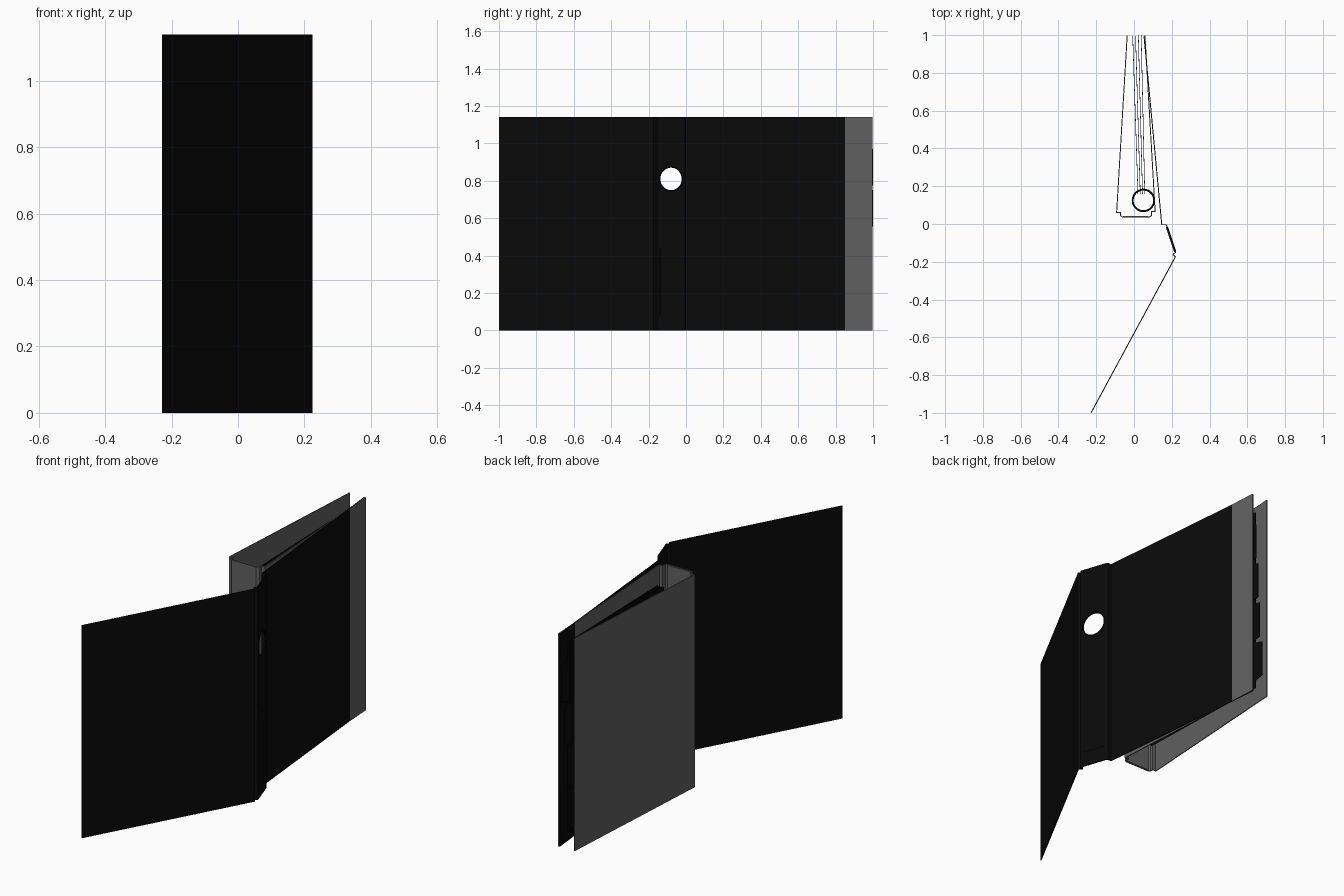
import bpy, bmesh, math
from mathutils import Vector, Matrix

if "Cube" in bpy.data.objects:
    bpy.data.objects.remove(bpy.data.objects["Cube"])

H = 1.14


def material(name, v):
    m = bpy.data.materials.new(name)
    m.diffuse_color = (v, v, v, 1)
    m.use_nodes = True
    m.node_tree.nodes["Principled BSDF"].inputs["Base Color"].default_value = m.diffuse_color
    return m


black = material("black_board", 0.003)
grey = material("grey_board", 0.12)


def finish(name, bm, mat):
    bmesh.ops.recalc_face_normals(bm, faces=bm.faces)
    me = bpy.data.meshes.new(name)
    bm.to_mesh(me)
    bm.free()
    ob = bpy.data.objects.new(name, me)
    bpy.context.collection.objects.link(ob)
    if mat:
        me.materials.append(mat)
    return ob


def solidify(ob, t):
    s = ob.modifiers.new("thickness", 'SOLIDIFY')
    s.thickness, s.offset, s.use_even_offset = t, 0, True


def wall(name, path, t, z0, z1, mat):
    """Thin upright sheet that follows a plan path."""
    bm = bmesh.new()
    cols = [[bm.verts.new((x, y, z)) for z in (z0, z1)] for x, y in path]
    for a, b in zip(cols, cols[1:]):
        bm.faces.new((a[0], b[0], b[1], a[1]))
    ob = finish(name, bm, mat)
    solidify(ob, t)
    return ob


def ring(name, loc, axis, R, r, mat, n=48, m=8):
    """Torus around the given axis."""
    rot = Vector((0, 0, 1)).rotation_difference(Vector(axis))
    bpy.ops.mesh.primitive_torus_add(major_radius=R, minor_radius=r, major_segments=n,
                                     minor_segments=m, location=loc, rotation=rot.to_euler())
    ob = bpy.context.object
    ob.name = name
    ob.data.materials.append(mat)
    bpy.ops.object.shade_smooth()
    return ob


# Open black cover: front panel, hinge, spine, hinge, back panel
s0, s1 = Vector((0.221, -0.150)), Vector((0.174, -0.010))
cover = wall("cover_skin", [(-0.227, -0.999), (0.219, -0.174), (0.206, -0.160), s0, s1,
                            (0.168, -0.004), (0.147, -0.004), (0.053, 0.994)],
             0.005, 0, H, black)
along = (s1 - s0).normalized()
out = Vector((-along.y, along.x))
if out.x < 0:
    out = -out
inner = out * -0.004
board = wall("spine_board", [s0 + inner + along * 0.004, s1 + inner - along * 0.004],
             0.007, 0.004, H - 0.004, black)

# Finger hole through the spine, with a rim
mid = (s0 + s1) / 2
mid = Vector((mid.x, mid.y, 0.81))
axis = Vector((out.x, out.y, 0))
bm = bmesh.new()
bmesh.ops.create_cone(bm, cap_ends=True, segments=48, radius1=0.063, radius2=0.063, depth=0.06)
q = Vector((0, 0, 1)).rotation_difference(axis)
bm.transform(Matrix.Translation(mid) @ q.to_matrix().to_4x4())
cutter = finish("finger_hole_cutter", bm, None)
cutter.hide_render = True
cutter.hide_set(True)
for ob in (cover, board):
    b = ob.modifiers.new("finger_hole", 'BOOLEAN')
    b.operation, b.object, b.solver = 'DIFFERENCE', cutter, 'EXACT'
ring("finger_hole_rim", mid, axis, 0.064, 0.004, black)

# Raised label pocket low on the spine
lift = out * 0.003
wall("label_pocket", [s0 + lift + along * 0.012, s1 + lift - along * 0.012],
     0.002, 0.08, 0.44, black)

# Grey inner folder: side panels with hinge steps, and thicker spine board
wall("folder_skin", [(-0.036, 0.998), (-0.092, 0.061), (-0.071, 0.061), (-0.071, 0.045),
                     (-0.062, 0.037), (0.082, 0.037), (0.093, 0.045), (0.093, 0.066),
                     (0.112, 0.066), (0.058, 0.998)], 0.005, 0, H, grey)
wall("folder_spine_board", [(-0.058, 0.039), (0.078, 0.039)], 0.009, 0.003, H - 0.003, grey)

# Binder rings
for i, z in enumerate((0.427, 0.713)):
    ring(f"binder_ring_{i + 1}", (0.05, 0.125, z), (0, 0, 1), 0.057, 0.005, black)

# Four dividers with staggered tabs
for i in range(4):
    x0, x1 = 0.057 - 0.012 * i, 0.038 - 0.015 * i
    z1 = 0.97 - 0.22 * i
    z0 = z1 - 0.195
    end = 1.0 if i < 2 else 0.994
    body, c = 0.945, 0.012
    outline = [(0.16, 0.06), (body, 0.06), (body, z0 - c), (end, z0), (end, z1),
               (body, z1 + c), (body, 1.08), (0.16, 1.08)]
    bm = bmesh.new()
    bm.faces.new([bm.verts.new((x0 + (x1 - x0) * (y - 0.16) / 0.84, y, z)) for y, z in outline])
    solidify(finish(f"divider_{i + 1}", bm, black), 0.003)
